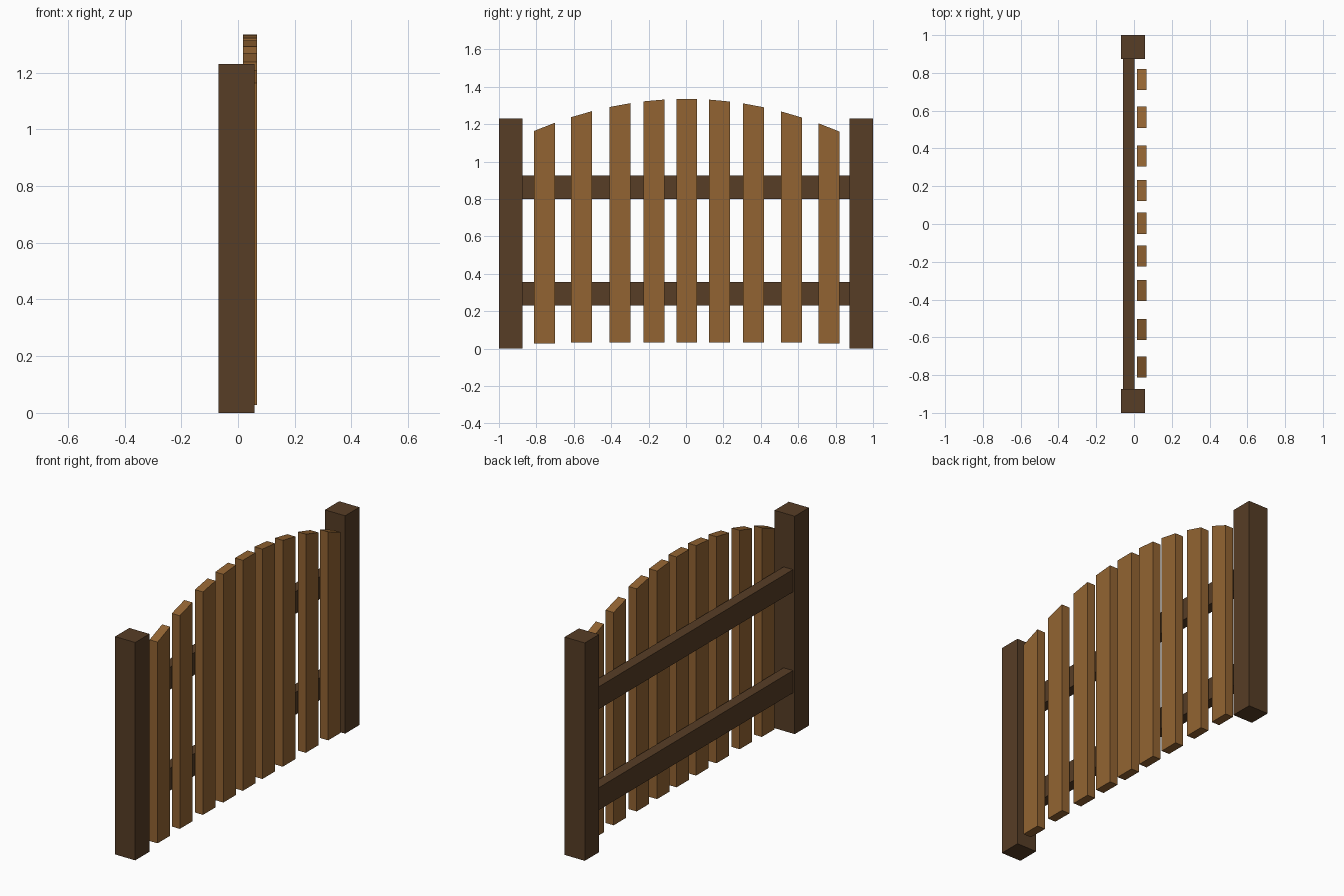
import bpy
import bmesh

cube = bpy.data.objects.get("Cube")
if cube:
    bpy.data.objects.remove(cube, do_unlink=True)


def make_material(name, color):
    mat = bpy.data.materials.new(name)
    mat.use_nodes = True
    mat.diffuse_color = color
    mat.node_tree.nodes["Principled BSDF"].inputs["Base Color"].default_value = color
    return mat


dark_wood = make_material("dark brown wood", (0.095, 0.047, 0.019, 1))
light_wood = make_material("light brown wood", (0.29, 0.127, 0.032, 1))


def board(name, xs, ys, zs, mat, top=None):
    """Box between the given limits; top(y) may shape its upper edge."""
    bm = bmesh.new()
    bmesh.ops.create_cube(bm, size=1)
    for v in bm.verts:
        upper = v.co.z > 0
        v.co.x = xs[v.co.x > 0]
        v.co.y = ys[v.co.y > 0]
        v.co.z = top(v.co.y) if top and upper else zs[upper]
    mesh = bpy.data.meshes.new(name)
    bm.to_mesh(mesh)
    bm.free()
    mesh.materials.append(mat)
    obj = bpy.data.objects.new(name, mesh)
    bpy.context.collection.objects.link(obj)
    return obj


# End posts
board("right_end_post", (-0.068, 0.058), (-1, -0.873), (0, 1.23), dark_wood)
board("left_end_post", (-0.068, 0.058), (0.873, 1), (0, 1.23), dark_wood)

# Horizontal rails behind the pickets
for name, bottom in (("lower_rail", 0.23), ("upper_rail", 0.80)):
    board(name, (-0.057, 0.002), (-0.88, 0.88), (bottom, bottom + 0.126), dark_wood)


# Pickets, cut along a shallow arch
def arch(y):
    return 1.335 - 0.26 * y * y


centres = (-0.757, -0.559, -0.352, -0.17, 0.004, 0.178, 0.36, 0.565, 0.765)
for i, y in enumerate(centres):
    bottom = 0.027 if i in (0, len(centres) - 1) else 0.033
    board(f"picket_{i + 1}", (0.017, 0.067), (y - 0.056, y + 0.056),
          (bottom, 1), light_wood, top=arch)
